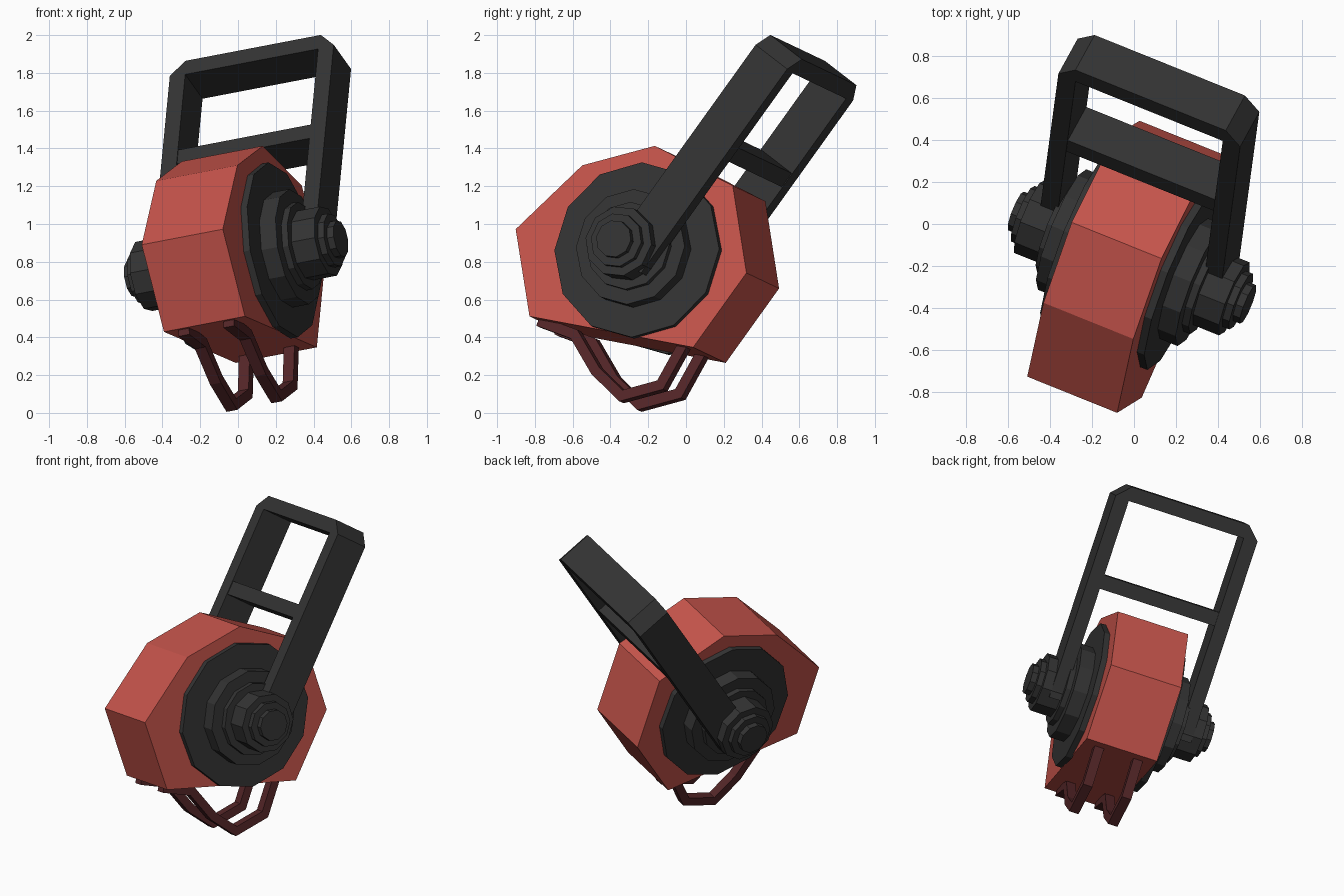
import bpy, bmesh, math
from mathutils import Vector, Matrix

if "Cube" in bpy.data.objects:
    bpy.data.objects.remove(bpy.data.objects["Cube"])

# Tilted local frame: x along the axle, y across the handle arms, z up the handle
ax = Vector((0.914, -0.368, 0.175)).normalized()
up = Vector((0.081, 0.580, 0.811))
ac = up.cross(ax).normalized()
up = ax.cross(ac)
FRAME = Matrix((ax, ac, up)).transposed().to_4x4()
MID = 0.193                 # middle of the model along the axle
HUB_Y, HUB_Z = -0.577, 0.567


def material(name, rgb):
    m = bpy.data.materials.new(name)
    m.diffuse_color = (*rgb, 1)
    m.use_nodes = True
    m.node_tree.nodes["Principled BSDF"].inputs["Base Color"].default_value = m.diffuse_color
    return m


RED = material("red", (0.56, 0.088, 0.07))
BLACK = material("black", (0.033, 0.033, 0.033))
MAROON = material("dark_red", (0.088, 0.019, 0.021))


def prism(name, points, vec, mat):
    """Extrude a flat outline along vec, placed in the tilted frame."""
    bm = bmesh.new()
    vs = [bm.verts.new(p) for p in points]
    face = bm.faces.new(vs)
    new = bmesh.ops.extrude_face_region(bm, geom=[face])["geom"]
    bmesh.ops.translate(bm, vec=Vector(vec),
                        verts=[v for v in new if isinstance(v, bmesh.types.BMVert)])
    if face.is_valid is False or len([f for f in bm.faces if len(f.verts) == len(points)]) < 2:
        bm.faces.new(vs)
    bmesh.ops.recalc_face_normals(bm, faces=bm.faces[:])
    me = bpy.data.meshes.new(name)
    bm.to_mesh(me)
    bm.free()
    me.materials.append(mat)
    ob = bpy.data.objects.new(name, me)
    ob.matrix_world = FRAME
    bpy.context.collection.objects.link(ob)
    return ob


# Seven-sided drum body, (y, z) outline
drum = [(-0.858, 1.060), (-1.133, 0.743), (-1.231, 0.258), (-0.873, -0.064),
        (0.0, 0.336), (0.0, 0.822), (-0.358, 1.145)]
prism("drum_body", [(MID - 0.235, y, z) for y, z in drum], (0.47, 0, 0), RED)

# Stepped hub on both sides: radius, start, end, sides
steps = [(0.47, 0.23, 0.272, 12), (0.31, 0.27, 0.365, 12), (0.235, 0.36, 0.40, 12),
         (0.19, 0.39, 0.535, 10), (0.145, 0.53, 0.57, 10), (0.10, 0.56, 0.607, 10)]
for side, s in (("left", -1), ("right", 1)):
    for i, (r, a, b, n) in enumerate(steps):
        ring = []
        for k in range(n):
            t = math.radians(25) + 2 * math.pi * k / n
            ring.append((MID + s * a, HUB_Y + r * math.sin(t), HUB_Z + r * math.cos(t)))
        prism(f"{side}_hub_step_{i + 1}", ring, (s * (b - a), 0, 0), BLACK)

# Handle frame with chamfered top corners, one closed U outline
W, T, C, TOP, BOT = 0.475, 0.09, 0.082, 1.915, 0.50
half = [(W, BOT), (W, TOP - C), (W - C, TOP)]
inner = [(W - T, TOP - T), (W - T, BOT)]
u = (half + [(-x, z) for x, z in reversed(half)]
     + [(-x, z) for x, z in reversed(inner)] + inner)
Y0, DEPTH = -0.62, 0.23
prism("handle_frame", [(MID + x, Y0, z) for x, z in u], (0, DEPTH, 0), BLACK)

# Cross bar between the arms
w = W - T + 0.01
prism("handle_cross_bar", [(MID + x, Y0 + 0.005, z) for x, z in
      ((-w, 1.245), (w, 1.245), (w, 1.335), (-w, 1.335))], (0, DEPTH - 0.01, 0), BLACK)

# Two bent hoops under the drum: outer path offset inwards to give a bar
path = [Vector(p) for p in ((-0.842, -0.088), (-0.638, -0.03), (-0.42, -0.113),
                            (-0.198, -0.137), (-0.032, 0.056), (-0.066, 0.32))]
THICK, WIDE = 0.055, 0.062
offset = []
for i, p in enumerate(path):
    dirs = []
    if i:
        dirs.append((p - path[i - 1]).normalized())
    if i < len(path) - 1:
        dirs.append((path[i + 1] - p).normalized())
    normals = [Vector((-d.y, d.x)) for d in dirs]
    m = sum(normals, Vector((0, 0))).normalized()
    offset.append(p + m * THICK / m.dot(normals[0]))
outline = path + offset[::-1]
for side, s in (("left", -1), ("right", 1)):
    x = MID + s * 0.13 - WIDE / 2
    prism(f"{side}_hoop", [(x, p.x, p.y) for p in outline], (WIDE, 0, 0), MAROON)
